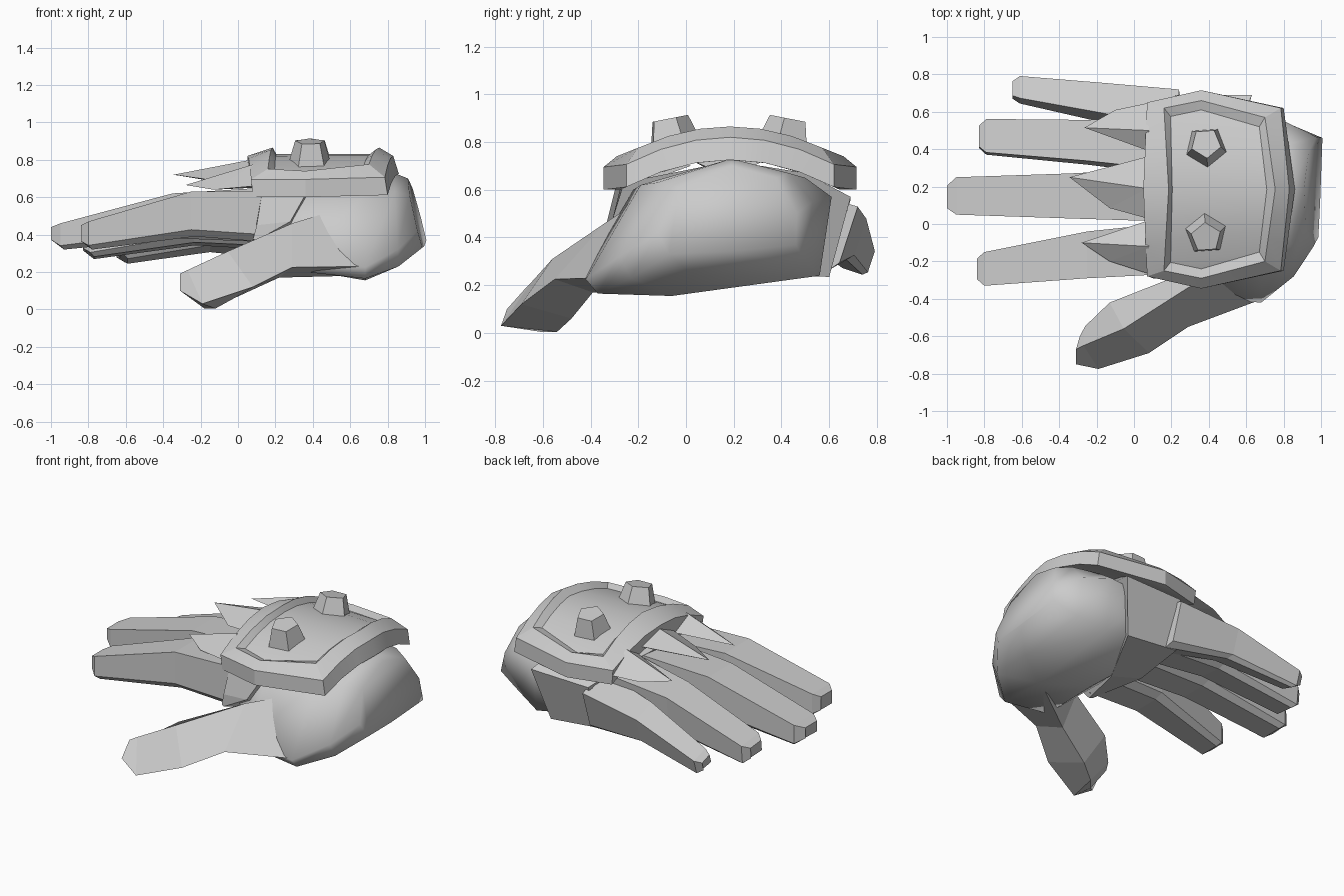
import bpy, bmesh, math
from mathutils import Vector, Matrix

if "Cube" in bpy.data.objects:
    bpy.data.objects.remove(bpy.data.objects["Cube"])

grey = bpy.data.materials.new("armor_grey")
grey.diffuse_color = (0.6, 0.6, 0.6, 1)
grey.use_nodes = True
grey.node_tree.nodes["Principled BSDF"].inputs["Base Color"].default_value = grey.diffuse_color


def make(name, verts, faces, smooth=None):
    bm = bmesh.new()
    vs = [bm.verts.new(v) for v in verts]
    for f in faces:
        bm.faces.new([vs[i] for i in f])
    bmesh.ops.recalc_face_normals(bm, faces=bm.faces)
    me = bpy.data.meshes.new(name)
    bm.to_mesh(me)
    bm.free()
    me.materials.append(grey)
    ob = bpy.data.objects.new(name, me)
    bpy.context.collection.objects.link(ob)
    if smooth:
        me.shade_smooth()
        me.set_sharp_from_angle(angle=math.radians(smooth))
    return ob


def loft(name, rings, smooth=None):
    """Skin a list of equal-length rings and cap both ends."""
    n = len(rings[0])
    verts = [p for r in rings for p in r]
    faces = [(k * n + i, k * n + (i + 1) % n, (k + 1) * n + (i + 1) % n, (k + 1) * n + i)
             for k in range(len(rings) - 1) for i in range(n)]
    faces += [tuple(range(n)), tuple(range(len(verts) - n, len(verts)))]
    return make(name, verts, faces, smooth)


# Palm: cross-sections running back to the wrist, the last one tilted
def section(x, tilt, pts, slant=0):
    return [(x - tilt * (z - 0.4) + slant * (y - .46), y, z) for y, z in pts]


loft("palm", [
    section(.16, 0, [(.19, .64), (.46, .59), (.56, .52), (.50, .36), (.1, .37), (-.2, .39), (-.24, .44), (-.2, .58)]),
    section(.36, 0, [(.19, .70), (.48, .64), (.60, .55), (.54, .29), (.02, .21), (-.36, .20), (-.40, .30), (-.22, .60)]),
    section(.68, 0, [(.19, .725), (.50, .65), (.61, .57), (.56, .24), (-.06, .155), (-.37, .165), (-.42, .225), (-.19, .62)]),
    section(.85, .05, [(.19, .73), (.43, .67), (.53, .55), (.50, .30), (.03, .24), (-.23, .23), (-.28, .32), (-.12, .63)]),
    section(1.0, .25, [(.19, .70), (.38, .65), (.465, .5), (.46, .37), (.15, .34), (-.07, .33), (-.12, .42), (-.03, .61)], .06),
], 75)

# Thumb: ridge, inner, bottom and outer edges from root to tip
loft("thumb", [
    [(.55, -.22, .54), (.45, -.1, .42), (.62, -.1, .18), (.69, -.40, .23)],
    [(.29, -.34, .46), (.20, -.29, .36), (.22, -.39, .17), (.29, -.55, .225)],
    [(-.055, -.56, .31), (-.13, -.42, .26), (-.02, -.48, .06), (.08, -.69, .12)],
    [(-.27, -.65, .21), (-.26, -.545, .18), (-.12, -.54, .005), (-.19, -.775, .03)],
    [(-.31, -.67, .19), (-.29, -.60, .16), (-.18, -.61, .005), (-.31, -.75, .10)],
])

# Knuckle cuff: stepped sleeve around the front of the palm
loft("knuckle_cuff", [
    [(.13, -.27, .63), (.10, -.29, .45), (.08, -.28, .375), (.07, .15, .32),
     (.18, .60, .27), (.22, .69, .56), (.14, .50, .63), (.08, .19, .66)],
    [(.37, -.26, .63), (.28, -.31, .47), (.10, -.29, .37), (.30, .15, .25),
     (.55, .60, .235), (.63, .69, .57), (.55, .50, .67), (.50, .19, .72)],
])

# Fingers: stations of x, centre y, half width, top z, bottom z; the little one is rolled outward
fingers = {
    "index_finger": (0, [(.13, -.135, .135, .63, .36), (-.25, -.165, .125, .63, .39),
                         (-.80, -.24, .09, .47, .32), (-.84, -.24, .055, .45, .35)]),
    "middle_finger": (0, [(.13, .155, .14, .65, .36), (-.35, .15, .12, .62, .38),
                          (-.95, .15, .10, .46, .32), (-1.0, .145, .06, .44, .36)]),
    "ring_finger": (6, [(.13, .42, .14, .63, .33), (-.25, .435, .11, .58, .35),
                        (-.79, .465, .09, .41, .275), (-.83, .465, .055, .39, .31)]),
    "little_finger": (18, [(.24, .57, .11, .57, .28), (-.17, .645, .085, .51, .32),
                           (-.61, .715, .062, .365, .255), (-.65, .715, .04, .345, .28)]),
}
for name, (roll, stations) in fingers.items():
    rings = []
    for x, y, w, t, b in stations:
        m = Matrix.Translation((x, y, (t + b) / 2)) @ Matrix.Rotation(-math.radians(roll), 4, 'X')
        h = (t - b) / 2
        rings.append([m @ Vector(p) for p in (
            (0, -w, h), (0, -w, -.7 * h), (.02, -.7 * w, -h), (.02, .7 * w, -h), (0, w, -.7 * h), (0, w, h))])
    loft(name, rings)

# Back plate: arched shell with bevelled rim and sunken panel
MID = .185


def arch(d):
    return min(.6 * d * d, .125)


def plate_ring(left_mid, left_end, right_mid, right_end, left_corner, right_corner, apex, z):
    ts = [-1, -.67, -.33, 0, .33, .67, 1]

    def side(mid, end, corner, order):
        return [(mid + (end - mid) * abs(t), MID + t * corner, z - arch(t * corner)) for t in order]
    return ([(.36, MID - apex, z - arch(apex))] + side(right_mid, right_end, right_corner, ts)
            + [(.36, MID + apex, z - arch(apex))] + side(left_mid, left_end, left_corner, ts[::-1]))


rings = [plate_ring(.06, .08, .86, .80, .46, .435, .53, .725),
         plate_ring(.05, .07, .83, .785, .465, .435, .53, .82),
         plate_ring(.185, .16, .755, .70, .435, .385, .475, .865),
         plate_ring(.205, .195, .71, .67, .39, .335, .425, .83)]
n = 16
verts = [p for r in rings for p in r]
faces = [(k * n + i, k * n + (i + 1) % n, (k + 1) * n + (i + 1) % n, (k + 1) * n + i)
         for k in range(3) for i in range(n)]
for o in (0, 3 * n):
    faces += [(o, o + 1, o + 15), (o + 8, o + 9, o + 7)]
    faces += [(o + i, o + i + 1, o + 15 - i, o + 16 - i) for i in range(1, 7)]
make("back_plate", verts, faces, 25)

# Studs: tapered five-sided knobs leaning with the arch
for label, y, lean in (("front", -.05, 1), ("rear", .41, -1)):
    m = Matrix.Translation((.385, y, .785)) @ Matrix.Rotation(lean * math.radians(11), 4, 'X')
    loft(label + "_stud", [
        [m @ Vector((r * math.cos(a), r * math.sin(a), z))
         for a in (math.radians(90 * lean + 4 + 72 * i) for i in range(5))]
        for r, z in ((.122, -.02), (.082, .115))])

# Spikes: ridged pointed plates in front of the back plate
spikes = {
    "front_spike": ((-.28, -.10, .665), (.08, .02, .70), (.08, -.12, .775), (.09, -.27, .66), (-.13, -.20, .64)),
    "middle_spike": ((-.345, .25, .72), (.07, .36, .74), (.07, .19, .80), (.07, .03, .72), (-.13, .085, .69)),
    "rear_spike": ((-.265, .515, .665), (.08, .39, .71), (.08, .50, .775), (.09, .65, .66), (-.10, .61, .65)),
}
for name, pts in spikes.items():
    low = (.08, pts[2][1], .65)
    make(name, list(pts) + [low], [(0, 1, 2), (0, 2, 4), (4, 2, 3), (0, 4, 5), (4, 3, 5), (0, 5, 1), (1, 5, 3, 2)])
